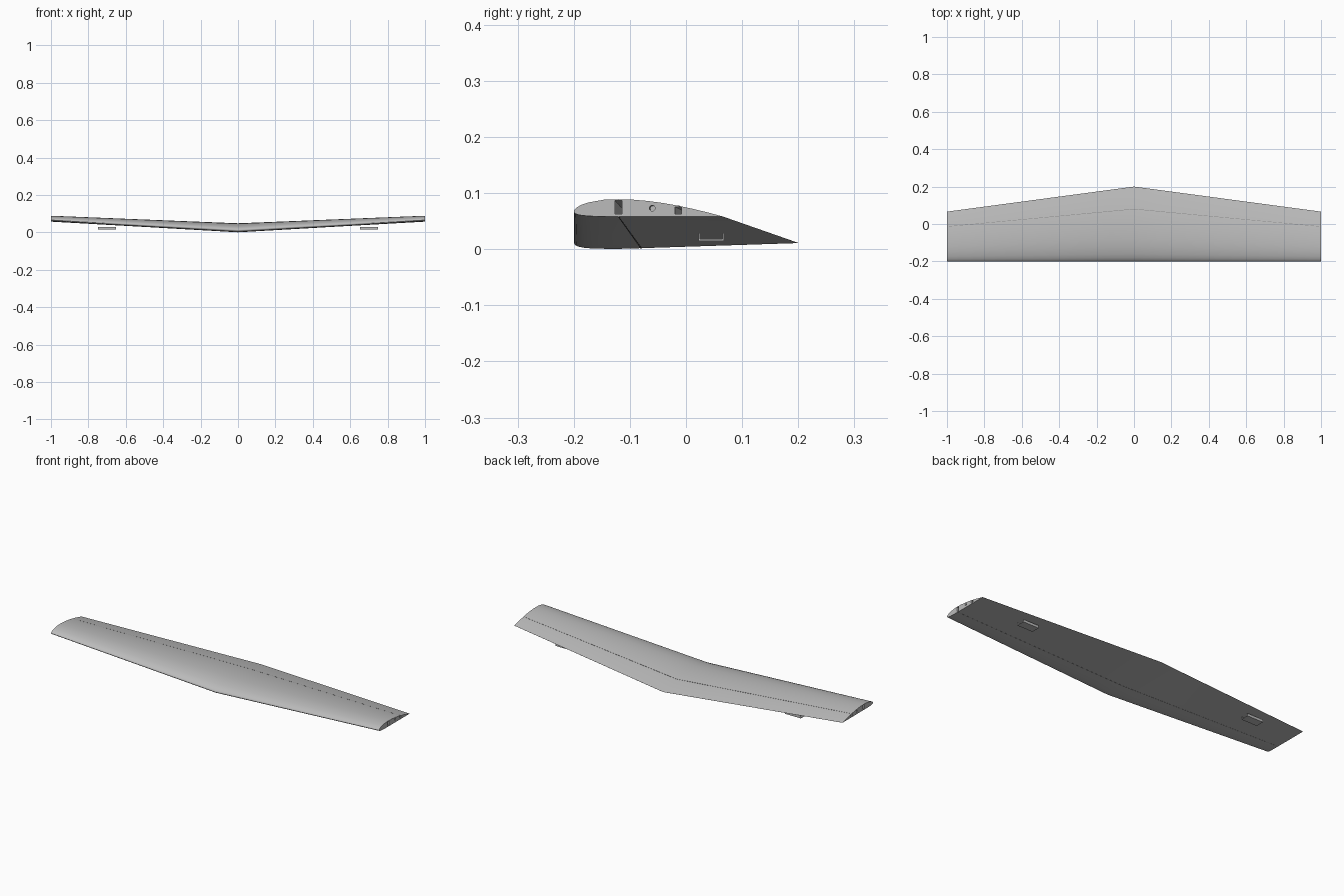
import bpy, bmesh, math
from mathutils import Vector

cube = bpy.data.objects.get("Cube")
if cube:
    bpy.data.objects.remove(cube, do_unlink=True)


def material(name, value):
    mat = bpy.data.materials.new(name)
    mat.use_nodes = True
    colour = (value, value, value, 1)
    mat.diffuse_color = colour
    mat.node_tree.nodes["Principled BSDF"].inputs["Base Color"].default_value = colour
    return mat


GREY = material("light grey", 0.5)
SEAM = material("seam grey", 0.3)

# Flat-bottomed aerofoil: chord fraction, upper height, lower height
FOIL = [(0, .035, .035), (.004, .046, .026), (.0125, .0545, .0193), (.025, .065, .0147),
        (.05, .079, .0093), (.1, .096, .0042), (.2, .1136, .0003), (.3, .117, 0),
        (.4, .114, 0), (.5, .105, 0), (.6, .0915, 0), (.7, .0735, 0), (.8, .052, 0),
        (.9, .028, 0), (1, .001, 0)]


def chord(x):
    return 0.4 - 0.134 * abs(x)


def place(x, f, h):
    """Point at span x, chord fraction f and height h in chords."""
    s = abs(x)
    base = -0.002 + 0.060 * s + 0.013 * (1 - s) * f
    return Vector((x, -0.2 + f * chord(x), base + h * chord(x)))


def height(f, column):
    for a, b in zip(FOIL, FOIL[1:]):
        if a[0] <= f <= b[0]:
            return a[column] + (b[column] - a[column]) * (f - a[0]) / (b[0] - a[0])
    return 0


def loft(name, outline, stations, mat):
    """Skin one outline of (fraction, height) pairs through span stations."""
    bm = bmesh.new()
    rings = [[bm.verts.new(place(x, f, h)) for f, h in outline] for x in stations]
    n = len(outline)
    for a, b in zip(rings, rings[1:]):
        for i in range(n):
            j = (i + 1) % n
            bm.faces.new((a[i], a[j], b[j], b[i]))
    bm.faces.new(rings[0])
    bm.faces.new(rings[-1])
    bmesh.ops.recalc_face_normals(bm, faces=bm.faces)
    mesh = bpy.data.meshes.new(name)
    bm.to_mesh(mesh)
    bm.free()
    mesh.materials.append(mat)
    ob = bpy.data.objects.new(name, mesh)
    bpy.context.collection.objects.link(ob)
    return ob


def rect(f, half, low, high):
    return [(f - half, low), (f + half, low), (f + half, high), (f - half, high)]


def activate(ob):
    bpy.ops.object.select_all(action='DESELECT')
    ob.select_set(True)
    bpy.context.view_layer.objects.active = ob


# Main wing skin with dihedral and swept trailing edge
upper = [(f, u) for f, u, l in FOIL]
lower = [(f, l) for f, u, l in reversed(FOIL[1:])]
span = [i / 8 for i in range(-8, 9)]
wing = loft("wing", upper + lower, span, GREY)

# Spar tunnels and round rod sockets opening at both tips
rod = [(.526 + .019 * math.cos(a), .057 + .019 * math.sin(a))
       for a in (math.tau * i / 16 for i in range(16))]
cuts = [(rect(.30, .024, .018, .109), .45), (rect(.70, .022, .018, .066), .45), (rod, .98)]
for side in (-1, 1):
    for outline, depth in cuts:
        cutter = loft("cutter", outline, (side * depth, side * 1.01), GREY)
        cutter.hide_render = True
        mod = wing.modifiers.new("tunnel", 'BOOLEAN')
        mod.operation = 'DIFFERENCE'
        mod.solver = 'EXACT'
        mod.object = cutter
        activate(wing)
        bpy.ops.object.modifier_apply(modifier=mod.name)
        bpy.data.objects.remove(cutter, do_unlink=True)
activate(wing)
bpy.ops.object.shade_smooth_by_angle(angle=math.radians(50))

# Fine seams along the spars
top = height(.70, 1)
loft("rear_spar_seam", rect(.70, .003, top - .004, top + .0015), span, SEAM)
loft("front_spar_seam", rect(.30, .003, -.0015, .004), span, SEAM)

# Open trays below each wing half
for side, label in ((1, "left"), (-1, "right")):
    bm = bmesh.new()
    w, y0, y1, z0, z1, t = .0475, .022, .068, .015, .029, .003
    profile = [(y0, z0), (y1, z0), (y1, z1), (y1 - t, z1),
               (y1 - t, z0 + t), (y0 + t, z0 + t), (y0 + t, z1), (y0, z1)]
    face = bm.faces.new([bm.verts.new((side * .70 - w, y, z)) for y, z in profile])
    ext = bmesh.ops.extrude_face_region(bm, geom=[face])
    moved = [v for v in ext["geom"] if isinstance(v, bmesh.types.BMVert)]
    bmesh.ops.translate(bm, verts=moved, vec=(2 * w, 0, 0))
    if not face.is_valid or len(bm.faces) < 10:
        bm.faces.new([v for v in bm.verts if v not in moved])
    bmesh.ops.recalc_face_normals(bm, faces=bm.faces)
    mesh = bpy.data.meshes.new(label + "_tray")
    bm.to_mesh(mesh)
    bm.free()
    mesh.materials.append(GREY)
    bpy.context.collection.objects.link(bpy.data.objects.new(label + "_tray", mesh))
